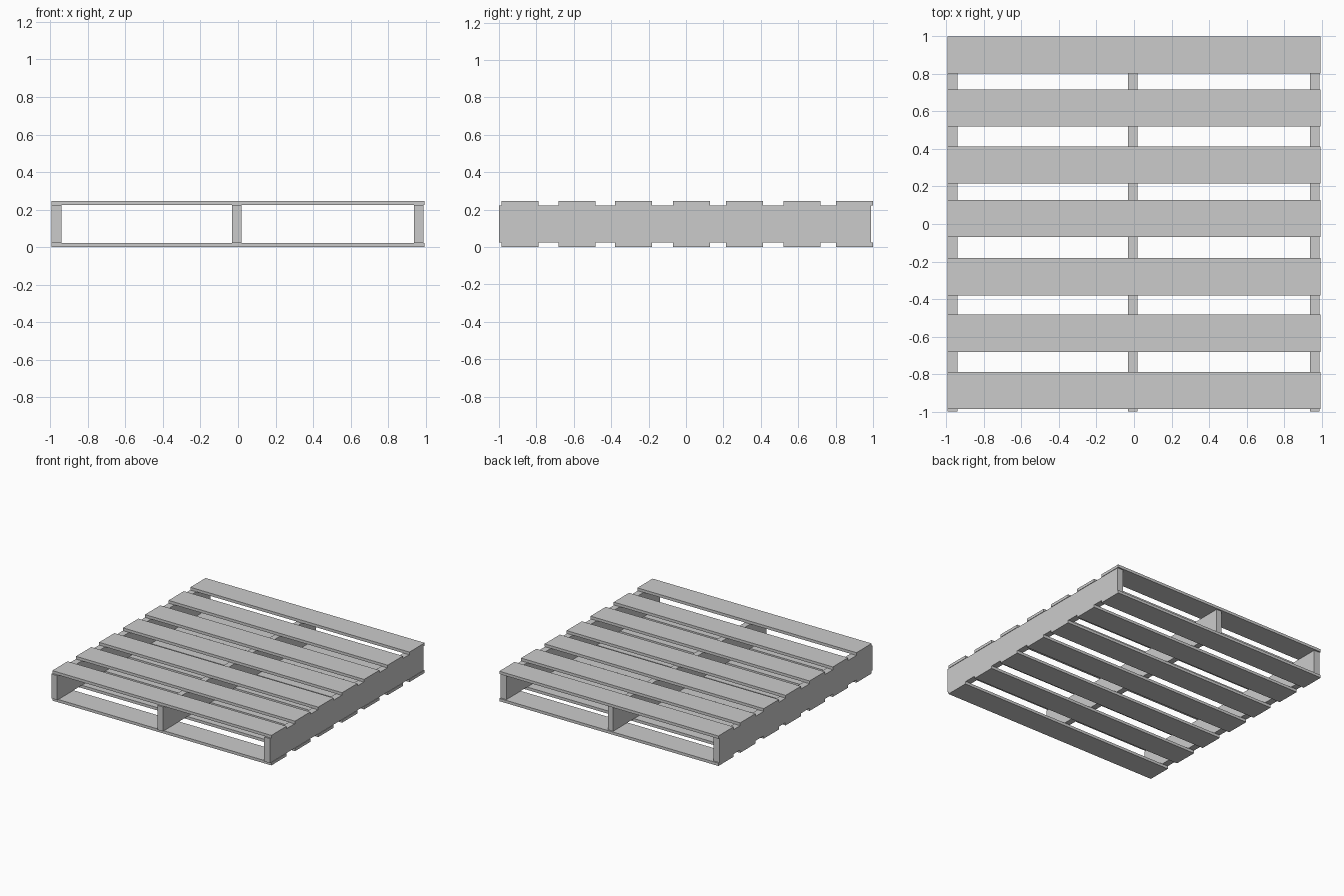
import bpy

if "Cube" in bpy.data.objects:
    bpy.data.objects.remove(bpy.data.objects["Cube"])

HALF_X = 0.994      # half length of the planks
HEIGHT = 0.246      # overall height
BOARD = 0.023       # plank thickness
PLANK_W = 0.198     # plank width


def box(name, x0, x1, y0, y1, z0, z1):
    bpy.ops.mesh.primitive_cube_add(
        size=1, location=((x0 + x1) / 2, (y0 + y1) / 2, (z0 + z1) / 2))
    ob = bpy.context.object
    ob.name = name
    ob.scale = (x1 - x0, y1 - y0, z1 - z0)
    bpy.ops.object.transform_apply(location=False, rotation=False, scale=True)
    return ob


# Three upright stringers running front to back
for name, x0, x1 in (("left_stringer", -HALF_X, -0.94),
                     ("middle_stringer", -0.031, 0.018),
                     ("right_stringer", 0.938, 0.99)):
    box(name, x0, x1, -1.0, 0.988, BOARD, HEIGHT - BOARD)

# Seven deck planks on top and seven matching planks underneath
for i, y in enumerate((-0.888, -0.582, -0.281, 0.029, 0.314, 0.619, 0.901)):
    y0, y1 = y - PLANK_W / 2, y + PLANK_W / 2
    box(f"top_plank_{i + 1}", -HALF_X, HALF_X, y0, y1, HEIGHT - BOARD, HEIGHT)
    box(f"bottom_plank_{i + 1}", -HALF_X, HALF_X, y0, y1, 0, BOARD)
